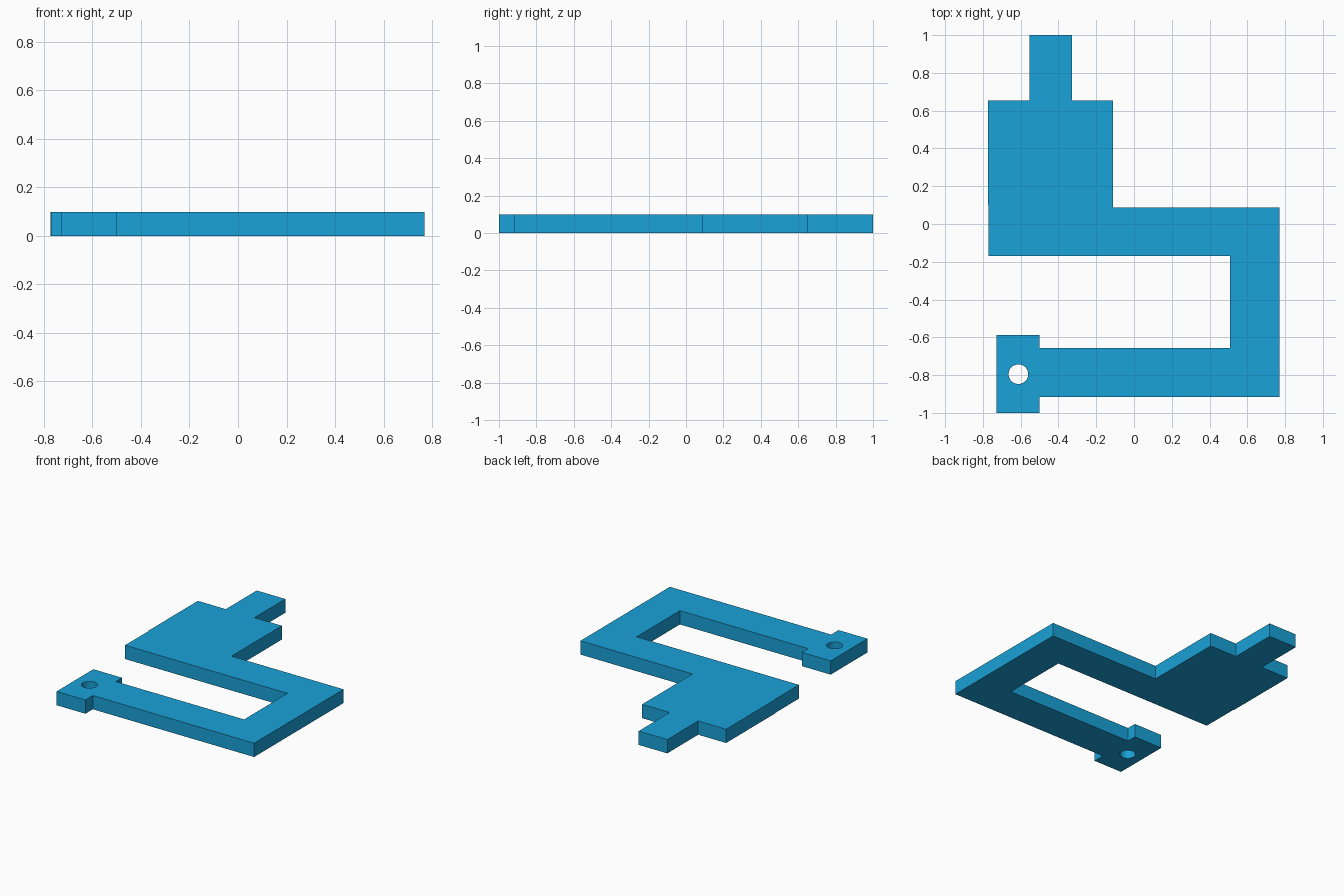
import bpy, bmesh, math

if "Cube" in bpy.data.objects:
    bpy.data.objects.remove(bpy.data.objects["Cube"])

THICK = 0.098

# Outline of the plate: tab, block, U-shaped arm, pierced end lug
outline = [
    (-0.553, 1.0), (-0.553, 0.653), (-0.773, 0.653), (-0.773, 0.10),
    (-0.769, 0.10), (-0.769, -0.17), (0.508, -0.17), (0.508, -0.657),
    (-0.50, -0.657), (-0.50, -0.587), (-0.727, -0.587), (-0.727, -1.0),
    (-0.50, -1.0), (-0.50, -0.917), (0.769, -0.917), (0.769, 0.087),
    (-0.112, 0.087), (-0.112, 0.653), (-0.328, 0.653), (-0.328, 1.0),
]

# Round pin hole in the lug
SIDES, RADIUS, CX, CY = 32, 0.052, -0.612, -0.795
hole = [(CX + RADIUS * math.cos(math.tau * i / SIDES),
         CY + RADIUS * math.sin(math.tau * i / SIDES)) for i in range(SIDES)]

# Filled 2D curve extruded to the plate thickness
curve = bpy.data.curves.new("plate_profile", 'CURVE')
curve.dimensions = '2D'
curve.fill_mode = 'BOTH'
curve.extrude = THICK / 2
for loop in (outline, hole):
    spline = curve.splines.new('POLY')
    spline.points.add(len(loop) - 1)
    for point, (x, y) in zip(spline.points, loop):
        point.co = (x, y, 0, 1)
    spline.use_cyclic_u = True
profile = bpy.data.objects.new("plate_profile", curve)
bpy.context.collection.objects.link(profile)
bpy.context.view_layer.update()

# Turn it into one welded solid standing on z = 0
depsgraph = bpy.context.evaluated_depsgraph_get()
mesh = bpy.data.meshes.new_from_object(profile.evaluated_get(depsgraph))
mesh.name = "bracket_plate"
bpy.data.objects.remove(profile)
bm = bmesh.new()
bm.from_mesh(mesh)
bmesh.ops.remove_doubles(bm, verts=bm.verts, dist=0.0005)
bmesh.ops.translate(bm, verts=bm.verts, vec=(0, 0, THICK / 2))
bmesh.ops.recalc_face_normals(bm, faces=bm.faces)
bm.to_mesh(mesh)
bm.free()
plate = bpy.data.objects.new("bracket_plate", mesh)
bpy.context.collection.objects.link(plate)

# Blue finish
blue = bpy.data.materials.new("blue")
blue.diffuse_color = (0.01, 0.36, 0.69, 1)
blue.use_nodes = True
blue.node_tree.nodes["Principled BSDF"].inputs["Base Color"].default_value = blue.diffuse_color
mesh.materials.clear()
mesh.materials.append(blue)

# Smooth hole wall, sharp plate edges
bpy.context.view_layer.objects.active = plate
plate.select_set(True)
bpy.ops.object.shade_smooth_by_angle(angle=math.radians(30))
